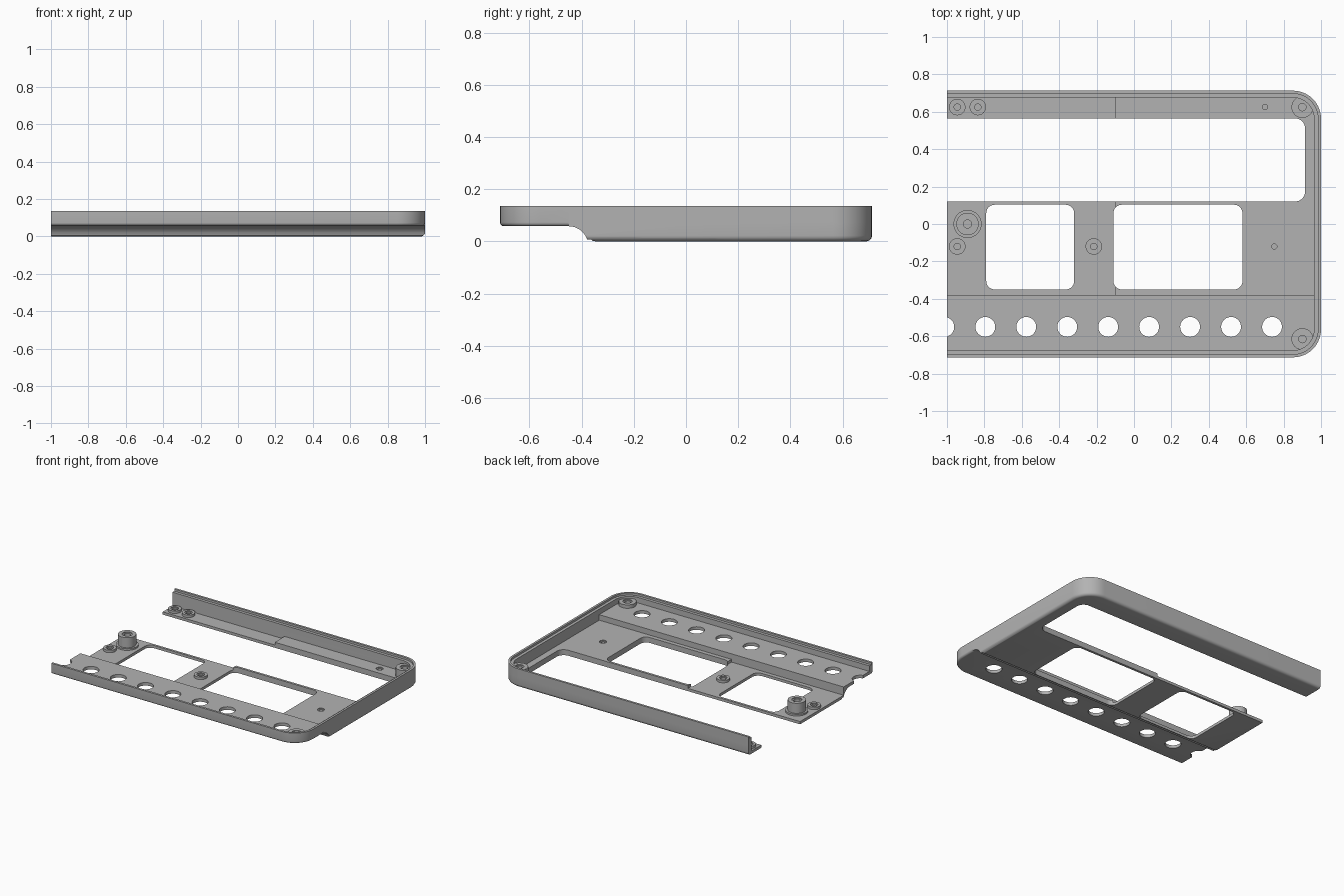
import bpy, bmesh
from math import sin, cos, pi

if "Cube" in bpy.data.objects:
    bpy.data.objects.remove(bpy.data.objects["Cube"])

grey = bpy.data.materials.new("case grey")
grey.use_nodes = True
grey.diffuse_color = (0.45, 0.45, 0.45, 1)
grey.node_tree.nodes["Principled BSDF"].inputs["Base Color"].default_value = (0.45, 0.45, 0.45, 1)

HALF_Y, CORNER, TOP = 0.713, 0.15, 0.135
WALL, LIP = 0.037, 0.016
FLOOR_THIN, FLOOR_THICK, SHELF = 0.02, 0.04, 0.08
SHELF_UNDER, STEP_Y = 0.058, -0.38


def make_object(name, bm):
    bmesh.ops.recalc_face_normals(bm, faces=bm.faces)
    mesh = bpy.data.meshes.new(name)
    bm.to_mesh(mesh)
    bm.free()
    mesh.materials.append(grey)
    obj = bpy.data.objects.new(name, mesh)
    bpy.context.collection.objects.link(obj)
    return obj


def outline(x0, x1, y0, y1, radii, steps=10):
    """Rounded rectangle; radii run front-left, front-right, back-right, back-left."""
    corners = [(x0, y0, 1, 1, pi), (x1, y0, -1, 1, 1.5 * pi),
               (x1, y1, -1, -1, 0), (x0, y1, 1, -1, 0.5 * pi)]
    points = []
    for (x, y, sx, sy, start), r in zip(corners, radii):
        if r <= 0:
            points.append((x, y))
            continue
        for i in range(steps + 1):
            a = start + pi / 2 * i / steps
            points.append((x + sx * r + r * cos(a), y + sy * r + r * sin(a)))
    return points


def loft(name, rings):
    """Skin a stack of (outline, z) rings and cap both ends."""
    bm = bmesh.new()
    loops = [[bm.verts.new((x, y, z)) for x, y in pts] for pts, z in rings]
    n = len(loops[0])
    for a, b in zip(loops, loops[1:]):
        for i in range(n):
            bm.faces.new((a[i], a[(i + 1) % n], b[(i + 1) % n], b[i]))
    bm.faces.new(loops[0])
    bm.faces.new(loops[-1])
    return make_object(name, bm)


def plan(inset, left=-1.0):
    r = CORNER - inset
    return outline(left, 1 - inset, -HALF_Y + inset, HALF_Y - inset, (0, r, r, 0))


def tub(name, bottom, fillet):
    """Solid case block with a rounded bottom edge and a square left end."""
    rings = []
    for i in range(6):
        t = pi / 2 * i / 5
        rings.append((plan(fillet * (1 - sin(t))), bottom + fillet * (1 - cos(t))))
    return loft(name, rings + [(plan(0), TOP)])


def prism(pts, z0, z1):
    return loft("cutter", [(pts, z0), (pts, z1)])


def boolean(target, tool, operation="DIFFERENCE"):
    mod = target.modifiers.new("cut", "BOOLEAN")
    mod.operation, mod.solver, mod.object = operation, "EXACT", tool
    bpy.context.view_layer.update()
    graph = bpy.context.evaluated_depsgraph_get()
    mesh = bpy.data.meshes.new_from_object(target.evaluated_get(graph))
    target.modifiers.clear()
    target.data = mesh
    bpy.data.objects.remove(tool)


def smooth(obj):
    bpy.ops.object.select_all(action="DESELECT")
    obj.select_set(True)
    bpy.context.view_layer.objects.active = obj
    bpy.ops.object.shade_smooth_by_angle(angle=0.5)


# Deep rear block, trimmed in front by the curved underside step
case = tub("case_shell", 0, 0.022)
curve = [(-0.45 + 0.075 * sin(pi / 2 * i / 10 * 0.8), SHELF_UNDER - 0.075 * (1 - cos(pi / 2 * i / 10 * 0.8)))
         for i in range(11)]
curve += [(-0.365, 0.008), (-0.358, 0.002), (-0.345, -0.0005), (-0.34, -0.1)]
curve += [(1, -0.1), (1, 1), (-0.45, 1)]
bm = bmesh.new()
face = bm.faces.new([bm.verts.new((-2, y, z)) for y, z in curve])
moved = bmesh.ops.extrude_face_region(bm, geom=[face])["geom"]
bmesh.ops.translate(bm, vec=(4, 0, 0), verts=[v for v in moved if isinstance(v, bmesh.types.BMVert)])
boolean(case, make_object("cutter", bm), "INTERSECT")

# Shallow front shelf block
boolean(case, tub("cutter", SHELF_UNDER, 0.015), "UNION")

# Hollow: lip rebate, main cavity, then the thick and thin floors
boolean(case, prism(plan(LIP, -1.2), TOP - 0.015, 1))
boolean(case, prism(plan(WALL, -1.2), SHELF, 1))
back = HALF_Y - WALL
boolean(case, prism(outline(-0.11, 1 - WALL, STEP_Y, back, (0, 0, CORNER - WALL, 0)), FLOOR_THICK, 1))
boolean(case, prism(outline(-1.2, -0.1, STEP_Y, back, (0, 0, 0, 0)), FLOOR_THIN, FLOOR_THICK + 0.005))
boolean(case, prism(outline(-1.2, -0.11, STEP_Y, back, (0, 0, 0, 0)), FLOOR_THIN, 1))

# Large side opening and two rounded windows
boolean(case, prism(outline(-1.2, 0.915, 0.12, 0.565, (0, 0.055, 0.055, 0)), -1, 1))
for x0, x1 in ((-0.79, -0.32), (-0.11, 0.58)):
    boolean(case, prism(outline(x0, x1, -0.35, 0.103, (0.045,) * 4), -1, 1))

# Row of round holes along the shelf
for i in range(9):
    x, r = -1.014 + 0.219 * i, 0.053
    boolean(case, prism(outline(x - r, x + r, -0.55 - r, -0.55 + r, (r,) * 4), -1, 1))

# Small blind screw holes in the thick floor
for x, y in ((0.7, 0.625), (0.75, -0.12)):
    for r, depth in ((0.024, 0.006), (0.014, 0.025)):
        boolean(case, prism(outline(x - r, x + r, y - r, y + r, (r,) * 4, 6), FLOOR_THICK - depth, 1))
smooth(case)


def boss(name, x, y, base, top, radius, foot, bore):
    """Turned screw post: foot flange, post, countersunk blind bore."""
    step = min(0.012, (top - base) / 2)
    profile = [(foot, base - 0.005), (foot, base + step), (radius, base + step), (radius, top),
               (bore * 1.5, top), (bore * 1.5, top - 0.006), (bore, top - 0.006), (bore, base + 0.001)]
    rings = []
    for r, z in profile:
        rings.append((outline(x - r, x + r, y - r, y + r, (r,) * 4, 8), z))
    smooth(loft(name, rings))


# Screw posts
boss("tall_post", -0.89, 0, FLOOR_THIN, 0.105, 0.06, 0.075, 0.022)
boss("back_corner_post", 0.9, 0.625, FLOOR_THICK, 0.105, 0.058, 0.058, 0.02)
boss("front_corner_post", 0.9, -0.615, SHELF, 0.105, 0.058, 0.058, 0.02)
for i, (x, y) in enumerate(((-0.945, 0.625), (-0.835, 0.625), (-0.945, -0.12), (-0.215, -0.12))):
    boss("small_post_%d" % (i + 1), x, y, FLOOR_THIN, 0.038, 0.044, 0.044, 0.017)
